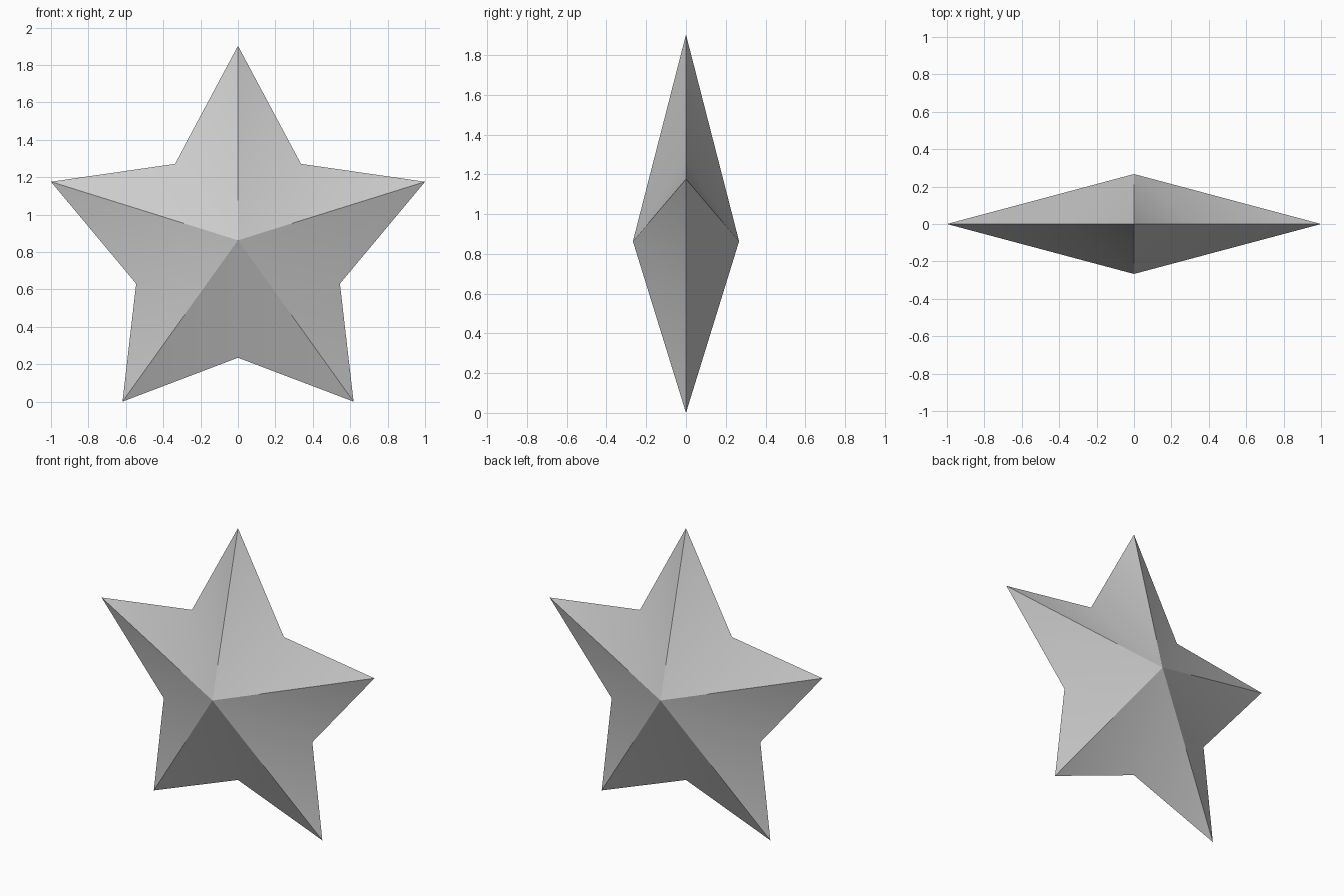
import bpy
import bmesh
from math import sin, cos, pi, radians

cube = bpy.data.objects.get("Cube")
if cube:
    bpy.data.objects.remove(cube, do_unlink=True)

# Star proportions
TIP_RADIUS, TIP_CENTRE = 1.0515, 0.851
NOTCH_RADIUS, NOTCH_CENTRE = 0.573, 0.808
PEAK_HEIGHT, PEAK_DEPTH = 0.863, 0.267

# Plain grey material
grey = bpy.data.materials.new("light grey")
grey.use_nodes = True
colour = (0.6, 0.6, 0.6, 1)
grey.diffuse_color = colour
grey.node_tree.nodes["Principled BSDF"].inputs["Base Color"].default_value = colour

# Rim of alternating tips and notches
bm = bmesh.new()
rim = []
for i in range(10):
    angle = i * pi / 5
    radius, centre = (NOTCH_RADIUS, NOTCH_CENTRE) if i % 2 else (TIP_RADIUS, TIP_CENTRE)
    rim.append(bm.verts.new((radius * sin(angle), 0, centre + radius * cos(angle))))

# Faceted front and back, each fanning out from a central peak
for side in (-1, 1):
    peak = bm.verts.new((0, side * PEAK_DEPTH, PEAK_HEIGHT))
    for i in range(10):
        bm.faces.new((peak, rim[i], rim[(i + 1) % 10]))
bmesh.ops.recalc_face_normals(bm, faces=bm.faces)

mesh = bpy.data.meshes.new("star")
bm.to_mesh(mesh)
bm.free()
mesh.materials.append(grey)
star = bpy.data.objects.new("star", mesh)
bpy.context.collection.objects.link(star)

# Sharp ridges and rim, softly blended valleys
bpy.context.view_layer.objects.active = star
star.select_set(True)
bpy.ops.object.shade_smooth_by_angle(angle=radians(30))
